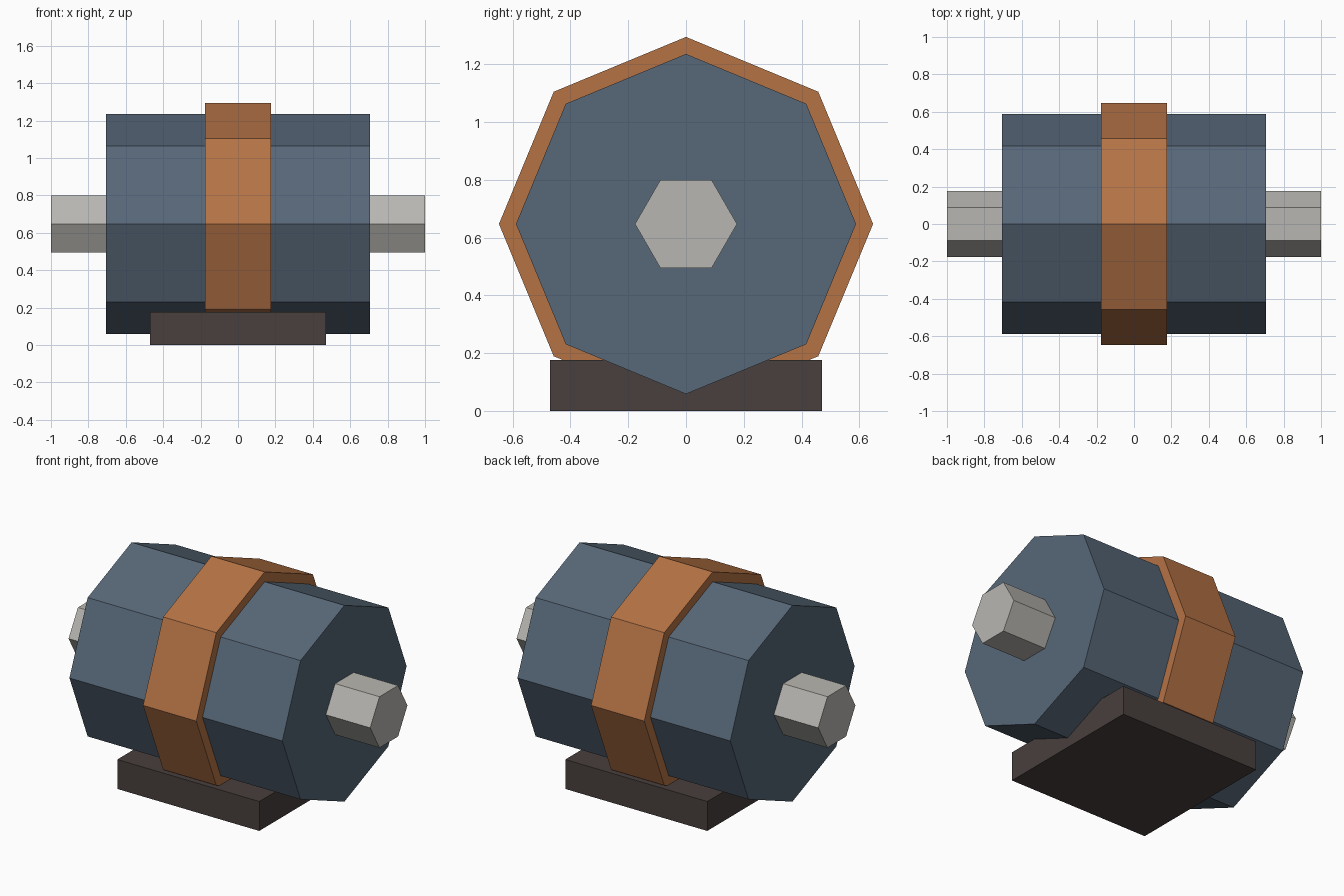
import bpy
import bmesh
import math
from mathutils import Matrix

cube = bpy.data.objects.get("Cube")
if cube:
    bpy.data.objects.remove(cube, do_unlink=True)

UNIT = 2 / 3.4          # longest side (the shaft) becomes 2
AXIS_Z = 1.1 * UNIT     # height of the drum axis


def material(name, rgb):
    mat = bpy.data.materials.new(name)
    mat.use_nodes = True
    color = (*rgb, 1.0)
    mat.diffuse_color = color
    mat.node_tree.nodes["Principled BSDF"].inputs["Base Color"].default_value = color
    return mat


def add_object(name, bm, mat):
    mesh = bpy.data.meshes.new(name)
    bmesh.ops.recalc_face_normals(bm, faces=bm.faces)
    bm.to_mesh(mesh)
    bm.free()
    mesh.materials.append(mat)
    obj = bpy.data.objects.new(name, mesh)
    bpy.context.collection.objects.link(obj)
    return obj


def prism_along_x(name, sides, radius, length, mat):
    """Flat-sided cylinder lying along x, with a corner pointing to +y."""
    bm = bmesh.new()
    ring = []
    for i in range(sides):
        a = math.tau * i / sides
        ring.append(bm.verts.new((-length * UNIT / 2,
                                  radius * UNIT * math.cos(a),
                                  radius * UNIT * math.sin(a))))
    cap = bm.faces.new(ring)
    end = bmesh.ops.extrude_face_region(bm, geom=[cap], use_keep_orig=True)["geom"]
    bmesh.ops.translate(bm, vec=(length * UNIT, 0, 0),
                        verts=[g for g in end if isinstance(g, bmesh.types.BMVert)])
    obj = add_object(name, bm, mat)
    obj.location.z = AXIS_Z
    return obj


steel_blue = material("steel blue", (0.095, 0.135, 0.185))
copper = material("copper", (0.46, 0.17, 0.06))
light_grey = material("light grey", (0.48, 0.47, 0.44))
dark_brown = material("dark brown", (0.065, 0.05, 0.048))

# Drum, its middle band and the shaft running through both
prism_along_x("drum_body", 8, 1.0, 2.4, steel_blue)
prism_along_x("middle_band", 8, 1.1, 0.6, copper)
prism_along_x("shaft", 6, 0.3, 3.4, light_grey)

# Square mounting base
bm = bmesh.new()
size = Matrix.Diagonal((1.6 * UNIT, 1.6 * UNIT, 0.3 * UNIT, 1))
bmesh.ops.create_cube(bm, size=1, matrix=Matrix.Translation((0, 0, 0.15 * UNIT)) @ size)
add_object("mounting_base", bm, dark_brown)
